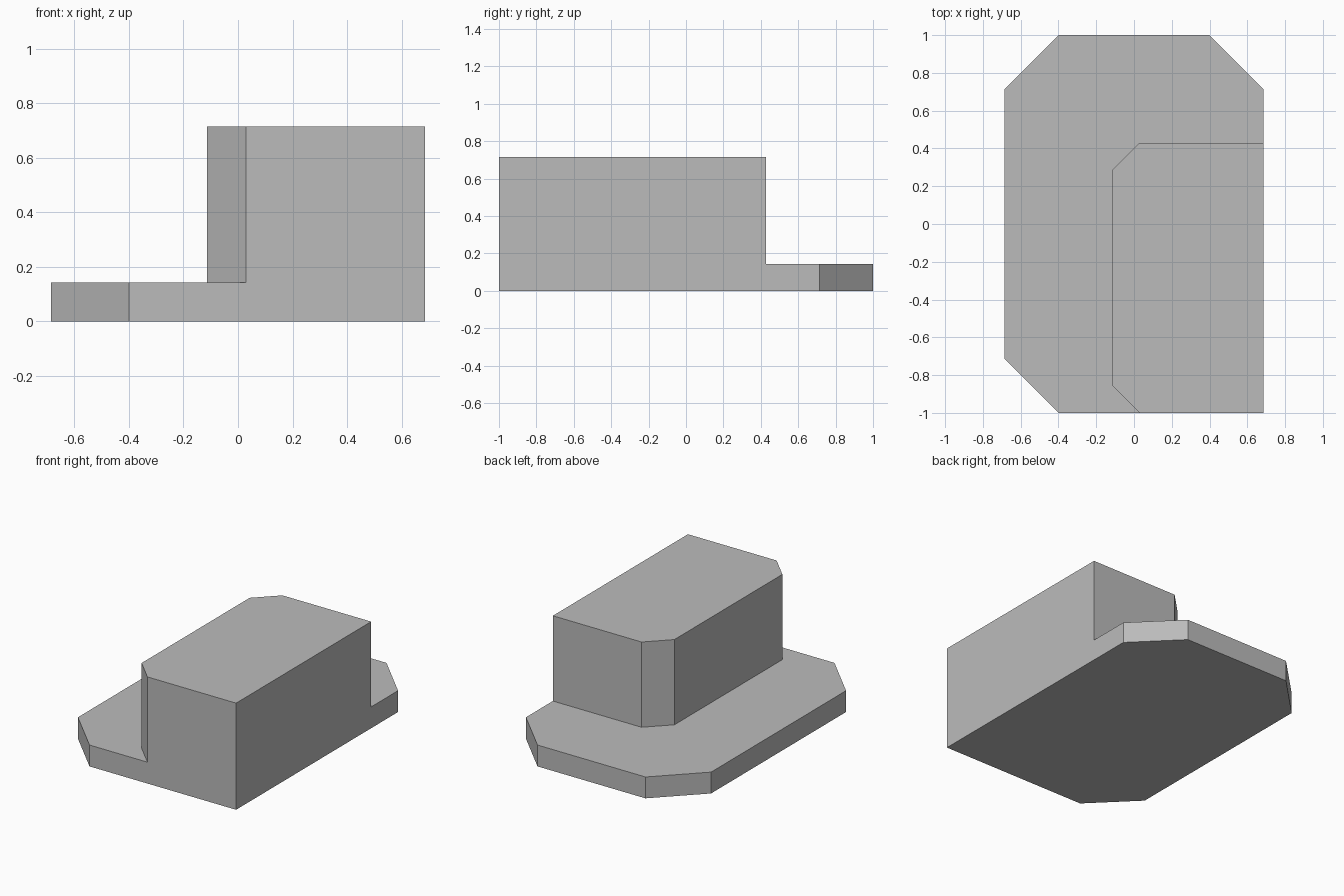
import bpy
import bmesh

cube = bpy.data.objects.get("Cube")
if cube:
    bpy.data.objects.remove(cube, do_unlink=True)

grey = bpy.data.materials.new("plain grey")
grey.use_nodes = True
colour = (0.5, 0.5, 0.5, 1)
grey.diffuse_color = colour
grey.node_tree.nodes["Principled BSDF"].inputs["Base Color"].default_value = colour


def prism(name, outline, bottom, top):
    """Extrude a counter-clockwise plan outline between two heights."""
    bm = bmesh.new()
    face = bm.faces.new([bm.verts.new((x, y, bottom)) for x, y in outline])
    result = bmesh.ops.extrude_face_region(bm, geom=[face], use_keep_orig=True)
    raised = [v for v in result["geom"] if isinstance(v, bmesh.types.BMVert)]
    bmesh.ops.translate(bm, verts=raised, vec=(0, 0, top - bottom))
    bmesh.ops.recalc_face_normals(bm, faces=bm.faces)
    mesh = bpy.data.meshes.new(name)
    bm.to_mesh(mesh)
    bm.free()
    mesh.materials.append(grey)
    obj = bpy.data.objects.new(name, mesh)
    bpy.context.collection.objects.link(obj)
    return obj


side, end, step, height = 0.686, 1.0, 0.143, 0.714

# Low plinth with three clipped corners and one square corner
prism("base_slab", [(-0.4, -end), (side, -end), (side, 0.714), (0.4, end),
                    (-0.4, end), (-side, 0.714), (-side, -0.714)], 0, step)

# Tall block flush with the square corner, clipped on its inner side
prism("upper_block", [(0.029, -end), (side, -end), (side, 0.429), (0.029, 0.429),
                      (-0.114, 0.286), (-0.114, -0.857)], step, height)
